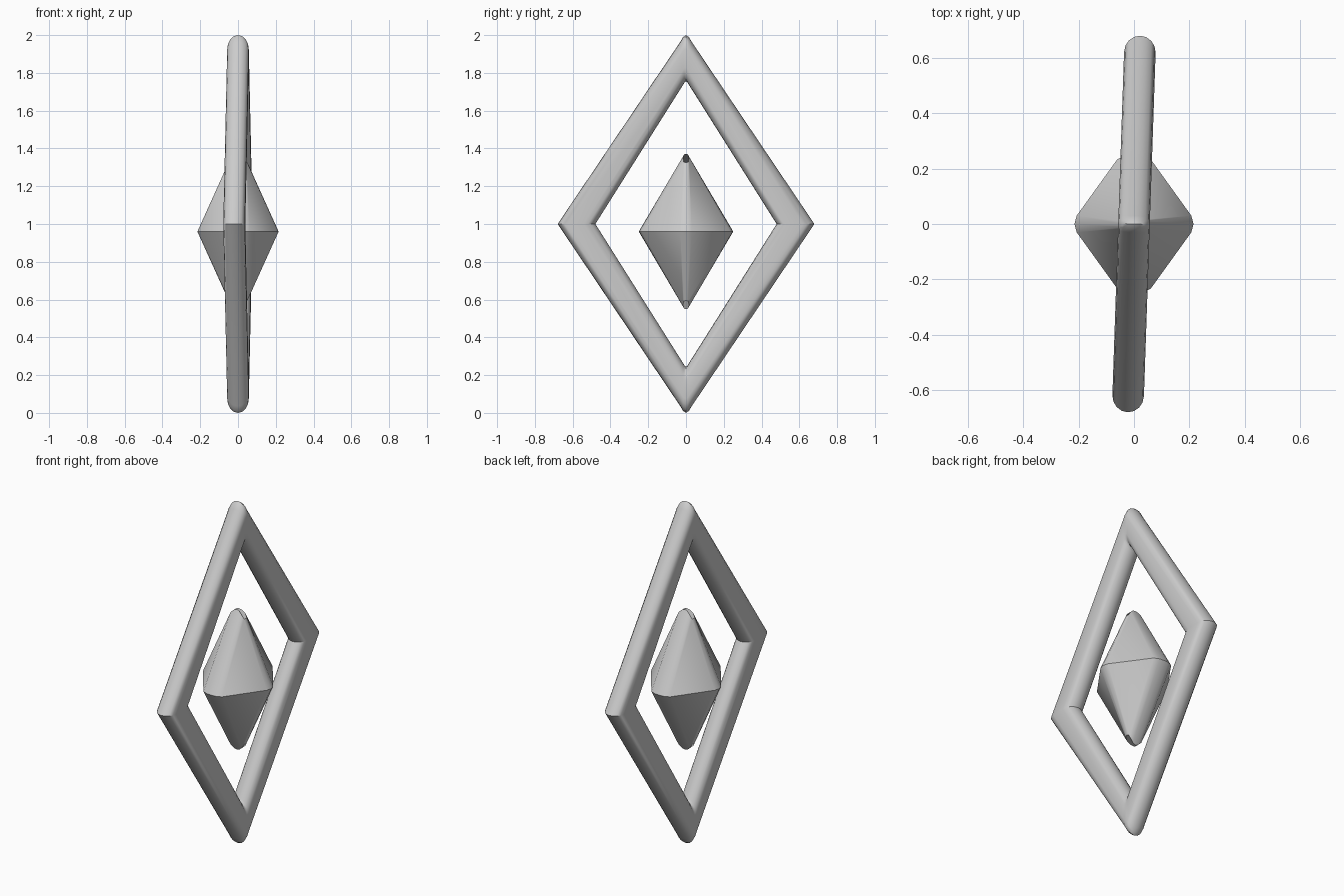
import bpy
import bmesh
from math import cos, sin, pi, radians

cube = bpy.data.objects.get("Cube")
if cube:
    bpy.data.objects.remove(cube, do_unlink=True)

# One grey material
grey = bpy.data.materials.new("light_grey")
grey.use_nodes = True
colour = (0.6, 0.6, 0.6, 1)
grey.diffuse_color = colour
grey.node_tree.nodes["Principled BSDF"].inputs["Base Color"].default_value = colour


def loft(name, rings, closed, angle):
    """Skin a list of equal rings of points; close as a loop or cap the ends."""
    bm = bmesh.new()
    loops = [[bm.verts.new(p) for p in ring] for ring in rings]
    pairs = list(zip(loops, loops[1:]))
    if closed:
        pairs.append((loops[-1], loops[0]))
    else:
        bm.faces.new(loops[0])
        bm.faces.new(loops[-1])
    for a, b in pairs:
        n = len(a)
        for i in range(n):
            j = (i + 1) % n
            bm.faces.new((a[i], a[j], b[j], b[i]))
    bmesh.ops.recalc_face_normals(bm, faces=bm.faces)
    mesh = bpy.data.meshes.new(name)
    bm.to_mesh(mesh)
    bm.free()
    mesh.materials.append(grey)
    obj = bpy.data.objects.new(name, mesh)
    bpy.context.collection.objects.link(obj)
    bpy.ops.object.select_all(action='DESELECT')
    obj.select_set(True)
    bpy.context.view_layer.objects.active = obj
    bpy.ops.object.shade_smooth_by_angle(angle=radians(angle))
    return obj


def around(quarter):
    """Mirror a quarter path (from first axis to second axis) to a full loop."""
    half = quarter + [(-p[0], *p[1:]) for p in quarter[-2::-1]]
    return half + [(p[0], -p[1], *p[2:]) for p in half[-2:0:-1]]


# Diamond frame: rounded bar section swept between outer and inner outlines
outer = around([(0.68, 0), (0.03, 0.965), (0.015, 0.99), (0, 1.0)])
inner = around([(0.48, 0), (0.012, 0.742), (0.006, 0.752), (0, 0.755)])
half_thick, round_part, steps = 0.057, 0.3, 8
section = []
for k in range(steps + 1):
    a = pi * k / steps
    section.append((half_thick * cos(a), 1 - round_part + round_part * sin(a)))
section += [(-x, 1 - t) for x, t in section]
rings = [[(x, i[0] + (o[0] - i[0]) * t, i[1] + (o[1] - i[1]) * t)
          for x, t in section] for o, i in zip(outer, inner)]
frame = loft("diamond_frame", rings, True, 40)
frame.location.z = 1
frame.rotation_euler.z = -0.034

# Floating crystal: bipyramid with softened ridges and a crisp equator
waist = around([(0.215, 0, 0), (0.207, 0.03, 0), (0.06, 0.234, 0),
                (0.03, 0.247, 0), (0, 0.25, 0)])
tip = around([(0.05, 0, 0.365), (0.047, 0.012, 0.368), (0.036, 0.016, 0.388),
              (0.018, 0.012, 0.404), (0, 0.008, 0.41)])
base = [(x, y, -z) for x, y, z in tip]
crystal = loft("crystal", [base, waist, tip], False, 40)
crystal.location.z = 0.96
